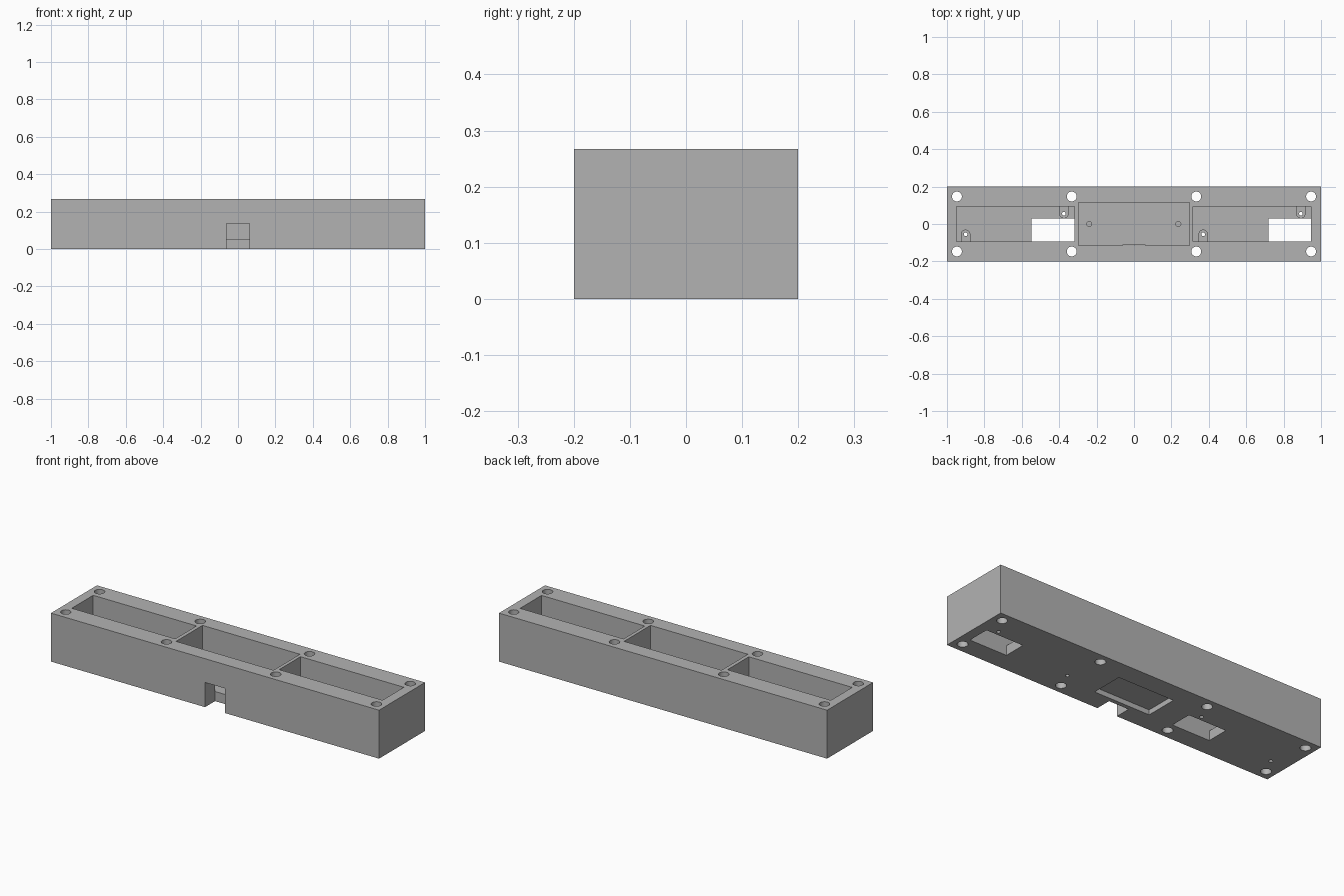
import bpy, bmesh, math

if "Cube" in bpy.data.objects:
    bpy.data.objects.remove(bpy.data.objects["Cube"], do_unlink=True)

HEIGHT, FLOOR, TAB_TOP = 0.267, 0.053, 0.12
ABOVE, BELOW = 0.4, -0.1

grey = bpy.data.materials.new("plain grey")
grey.use_nodes = True
colour = (0.45, 0.45, 0.45, 1)
grey.diffuse_color = colour
grey.node_tree.nodes["Principled BSDF"].inputs["Base Color"].default_value = colour


def prism(name, outline, z0, z1):
    """Solid made by extruding an xy outline from z0 to z1."""
    bm = bmesh.new()
    face = bm.faces.new([bm.verts.new((x, y, z0)) for x, y in outline])
    top = bmesh.ops.extrude_face_region(bm, geom=[face])["geom"]
    bmesh.ops.translate(bm, vec=(0, 0, z1 - z0),
                        verts=[v for v in top if isinstance(v, bmesh.types.BMVert)])
    bmesh.ops.recalc_face_normals(bm, faces=bm.faces)
    mesh = bpy.data.meshes.new(name)
    bm.to_mesh(mesh)
    bm.free()
    mesh.materials.append(grey)
    obj = bpy.data.objects.new(name, mesh)
    bpy.context.collection.objects.link(obj)
    return obj


def block(name, x0, x1, y0, y1, z0, z1):
    return prism(name, [(x0, y0), (x1, y0), (x1, y1), (x0, y1)], z0, z1)


def arc(x, y, r, start, sweep, n):
    return [(x + r * math.cos(start + sweep * i / n),
             y + r * math.sin(start + sweep * i / n)) for i in range(n + 1)]


def cylinder(name, x, y, r, z0, z1, n=32):
    return prism(name, arc(x, y, r, 0, 2 * math.pi, n)[:-1], z0, z1)


def combine(target, tool, operation="DIFFERENCE"):
    """Apply a boolean and discard the tool."""
    tool.hide_render = True
    mod = target.modifiers.new("shape", "BOOLEAN")
    mod.object, mod.operation, mod.solver = tool, operation, "EXACT"
    bpy.context.view_layer.objects.active = target
    bpy.ops.object.modifier_apply(modifier=mod.name)
    bpy.data.objects.remove(tool, do_unlink=True)


body = block("housing", -1, 1, -0.2, 0.2, 0, HEIGHT)

# Open compartments: two side bays and a wider centre bay
for x0, x1, half in ((-0.948, -0.318, 0.093), (-0.297, 0.297, 0.115), (0.316, 0.946, 0.093)):
    combine(body, block("bay_cut", x0, x1, -half, half, FLOOR, ABOVE))

# Mounting tabs with round ends, standing against the bay walls
tabs = [(-0.9, -1), (-0.375, 1), (0.37, -1), (0.892, 1)]
for x, side in tabs:
    r, y = 0.025, side * 0.055
    start = math.pi if side > 0 else 0
    outline = arc(x, y, r, start, math.pi, 16)
    outline += [(x + side * r, side * 0.1), (x - side * r, side * 0.1)]
    combine(body, prism("tab", outline, FLOOR - 0.01, TAB_TOP), "UNION")

# Windows through the floors of the side bays
for x0, x1 in ((-0.548, -0.318), (0.719, 0.946)):
    combine(body, block("window_cut", x0, x1, -0.093, 0.03, BELOW, FLOOR + 0.01))

# Front notch into the centre bay, and shallow recess underneath
combine(body, block("notch_cut", -0.061, 0.061, -0.3, -0.113, BELOW, 0.136))
combine(body, block("recess_cut", -0.17, 0.17, -0.09, 0.09, BELOW, 0.027))

# Through holes for the main screws
for x in (-0.947, -0.333, 0.333, 0.947):
    for y in (-0.147, 0.147):
        combine(body, cylinder("screw_cut", x, y, 0.0265, BELOW, ABOVE))

# Small holes through the tabs, and blind holes in the centre floor
for x, side in tabs:
    combine(body, cylinder("tab_hole_cut", x, side * 0.055, 0.01, BELOW, ABOVE, 20))
for x in (-0.24, 0.237):
    combine(body, cylinder("blind_hole_cut", x, 0, 0.0135, 0.02, ABOVE, 20))

bpy.ops.object.select_all(action="DESELECT")
body.select_set(True)
bpy.context.view_layer.objects.active = body
bpy.ops.object.shade_smooth_by_angle(angle=math.radians(30))
